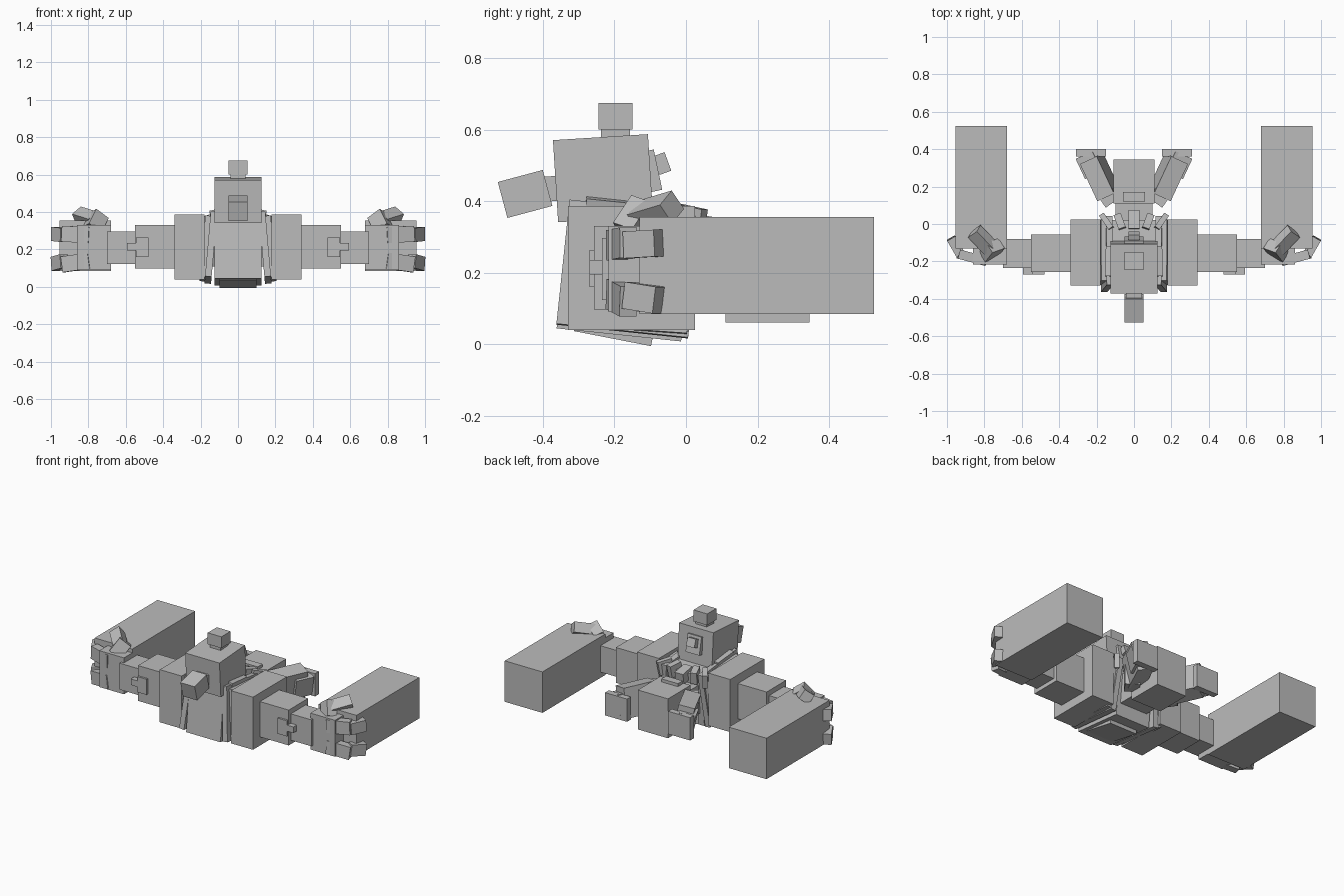
import bpy
from math import radians
from mathutils import Euler, Matrix, Vector

cube = bpy.data.objects.get("Cube")
if cube:
    bpy.data.objects.remove(cube, do_unlink=True)

grey = bpy.data.materials.new("plain_grey")
grey.use_nodes = True
colour = (0.5, 0.5, 0.5, 1)
grey.diffuse_color = colour
grey.node_tree.nodes["Principled BSDF"].inputs["Base Color"].default_value = colour


def box(name, centre, size, rot=(0, 0, 0), taper=1.0):
    """Box with optional taper of its upper face, rotation in degrees."""
    bpy.ops.mesh.primitive_cube_add(size=1)
    ob = bpy.context.object
    ob.name = name
    turn = Euler([radians(a) for a in rot]).to_matrix()
    for v in ob.data.vertices:
        p = Vector([a * b for a, b in zip(v.co, size)])
        if p.z > 0:
            p.x *= taper
            p.y *= taper
        v.co = turn @ p
    ob.location = centre
    ob.data.materials.append(grey)
    return ob


def span(name, x, y, z):
    """Upright box from its extents on each axis."""
    pairs = (x, y, z)
    return box(name, [(a + b) / 2 for a, b in pairs], [b - a for a, b in pairs])


def both(make, name, *args, **kw):
    """Build a left part and its mirrored right twin."""
    left = make("left_" + name, *args, **kw)
    right = left.copy()
    right.data = left.data.copy()
    right.name = "right_" + name
    right.data.transform(Matrix.Scale(-1, 4, (1, 0, 0)))
    right.data.flip_normals()
    right.location.x *= -1
    bpy.context.collection.objects.link(right)


# Head, snout, crest and rear plug
box("head", (0, -0.232, 0.464), (0.25, 0.266, 0.23), (3.6, 0, 0))
box("snout", (0, -0.45, 0.42), (0.104, 0.13, 0.104), (15, 0, 0))
box("snout_mount", (0, -0.37, 0.435), (0.085, 0.06, 0.07), (4, 0, 0))
span("crest_stalk", (-0.04, 0.04), (-0.237, -0.157), (0.56, 0.61))
span("crest", (-0.05, 0.05), (-0.245, -0.15), (0.6, 0.675))
box("rear_plate", (0, -0.093, 0.485), (0.1, 0.03, 0.115), (12, 0, 0))
box("rear_plug", (0, -0.067, 0.505), (0.06, 0.035, 0.055), (20, 0, 0))

# Leaning torso core with flared side slabs
box("chest", (0, -0.17, 0.195), (0.25, 0.35, 0.34), (-6, 0, 0))
box("belly", (0, -0.2, 0.045), (0.2, 0.22, 0.06), (-11, 0, 0))
both(box, "inner_slab", (0.145, -0.16, 0.21), (0.035, 0.37, 0.35), (-6, -5, 0))
both(box, "outer_slab", (0.175, -0.15, 0.205), (0.03, 0.33, 0.33), (-4, -5, 0))
both(box, "collar_plate", (0.12, -0.2, 0.39), (0.06, 0.16, 0.03), (-6, 12, 0))

# Short plates fanned around the upper back
box("back_fin", (0, 0.02, 0.33), (0.06, 0.1, 0.07), (-10, 0, 0))
both(box, "back_fin", (0.075, 0.01, 0.34), (0.04, 0.08, 0.08), (-10, 0, -20))
both(box, "side_fin", (0.145, 0.01, 0.34), (0.03, 0.09, 0.09), (-10, 0, -35))

# Waist and pelvis
span("waist", (-0.1, 0.1), (-0.02, 0.13), (0.09, 0.28))
span("pelvis", (-0.11, 0.11), (0.11, 0.345), (0.06, 0.32))
span("pelvis_cap", (-0.06, 0.06), (0.12, 0.17), (0.31, 0.34))
both(box, "hip", (0.14, 0.15, 0.2), (0.09, 0.09, 0.18), (0, 0, -35))
both(box, "leg", (0.18, 0.25, 0.21), (0.1, 0.22, 0.19), (0, 12, -25))
both(span, "foot", (0.15, 0.31), (0.36, 0.4), (0.12, 0.27))
both(box, "ankle", (0.23, 0.32, 0.2), (0.1, 0.12, 0.13), (0, 12, -25))

# Stepped arms
both(span, "shoulder", (0.18, 0.34), (-0.33, 0.025), (0.04, 0.387))
both(span, "upper_arm", (0.3, 0.55), (-0.257, -0.055), (0.097, 0.33))
both(span, "wrist", (0.5, 0.7), (-0.235, -0.08), (0.123, 0.297))
both(span, "elbow_bar", (0.478, 0.545), (-0.27, -0.25), (0.16, 0.263))
both(span, "elbow_tab", (0.54, 0.593), (-0.27, -0.23), (0.195, 0.235))
both(span, "palm", (0.68, 0.86), (-0.217, -0.12), (0.09, 0.33))

# Long forward-arm blocks
both(span, "arm_block", (0.68, 0.955), (-0.13, 0.525), (0.085, 0.355))

# Fingers curl round the outer corner, one high and one low
for label, z, tilt in (("upper", 0.28, 3), ("lower", 0.13, -8)):
    both(box, label + "_knuckle", (0.865, -0.18, z), (0.15, 0.05, 0.085),
         (0, -tilt, 15))
    both(box, label + "_fingertip", (0.953, -0.12, z), (0.1, 0.05, 0.075),
         (0, -tilt, 60))

# Thumb folded over the top
both(box, "thumb_base", (0.76, -0.14, 0.345), (0.085, 0.065, 0.1), (-20, -35, -20))
both(box, "thumb_tip", (0.81, -0.085, 0.37), (0.07, 0.13, 0.065), (15, 35, -35))
